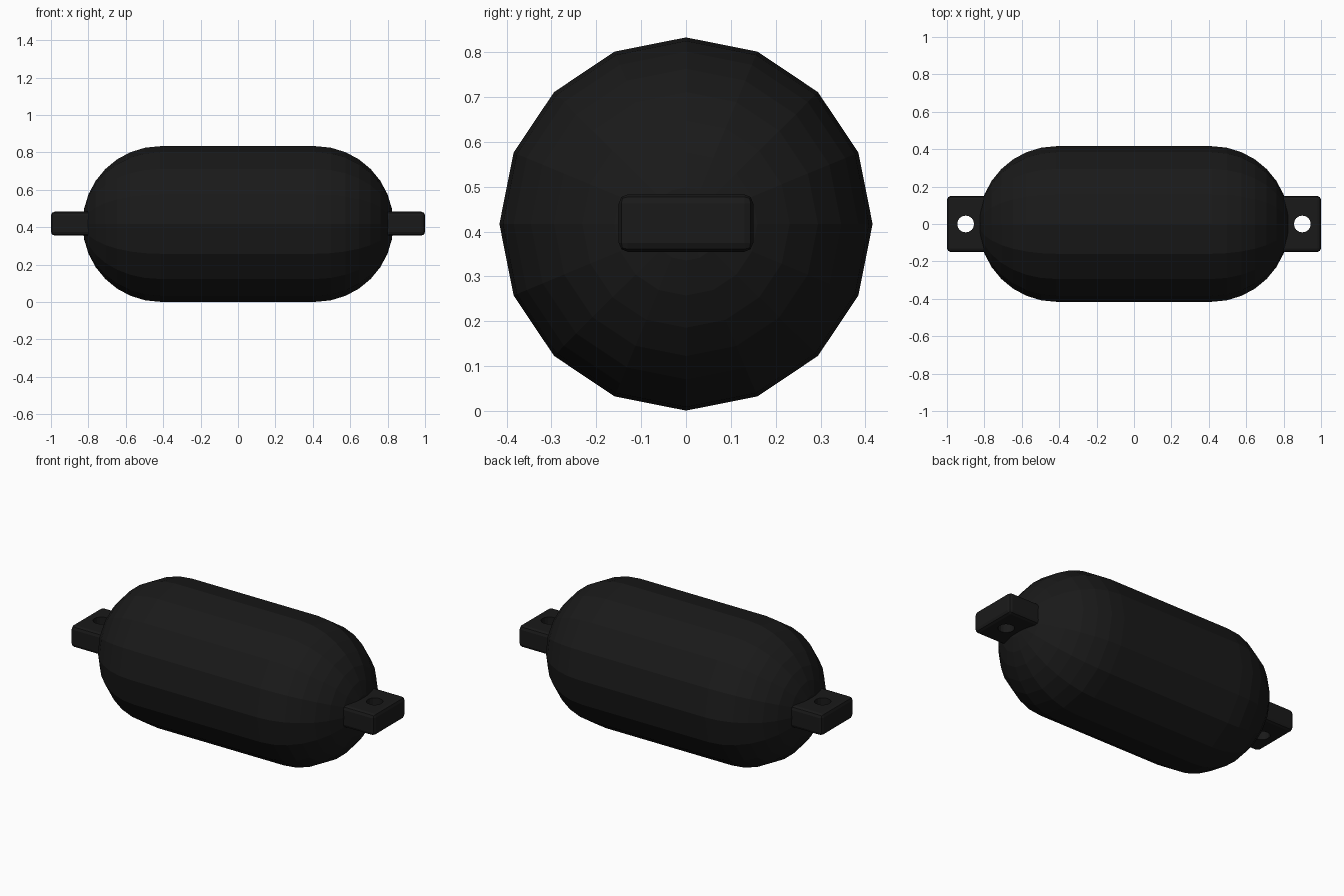
import bpy, bmesh
from math import sin, cos, pi

if "Cube" in bpy.data.objects:
    bpy.data.objects.remove(bpy.data.objects["Cube"])

R, HALF, CZ = 0.416, 0.415, 0.417   # radius, half straight length, axis height
SIDES, RINGS = 16, 8

rubber = bpy.data.materials.new("black_rubber")
rubber.diffuse_color = (0.01, 0.01, 0.01, 1)
rubber.use_nodes = True
rubber.node_tree.nodes["Principled BSDF"].inputs["Base Color"].default_value = rubber.diffuse_color


def add_object(name, bm):
    bmesh.ops.recalc_face_normals(bm, faces=bm.faces)
    mesh = bpy.data.meshes.new(name)
    bm.to_mesh(mesh)
    bm.free()
    obj = bpy.data.objects.new(name, mesh)
    bpy.context.collection.objects.link(obj)
    mesh.materials.append(rubber)
    return obj


# Capsule body: rings lofted along x with domed ends
arc = [pi / 2 * i / RINGS for i in range(1, RINGS + 1)]
right = [(HALF + R * cos(a), R * sin(a)) for a in arc]
profile = [(-x, r) for x, r in right] + right[::-1]
bm = bmesh.new()
loops = [[bm.verts.new((x, r * cos(2 * pi * k / SIDES), CZ + r * sin(2 * pi * k / SIDES)))
          for k in range(SIDES)] for x, r in profile]
order = loops[RINGS - 1::1]
left_tip = bm.verts.new((-HALF - R, 0, CZ))
right_tip = bm.verts.new((HALF + R, 0, CZ))
for a, b in zip(loops, loops[1:]):
    for k in range(SIDES):
        j = (k + 1) % SIDES
        bm.faces.new((a[k], a[j], b[j], b[k]))
for tip, ring in ((left_tip, loops[0]), (right_tip, loops[-1])):
    for k in range(SIDES):
        bm.faces.new((tip, ring[k], ring[(k + 1) % SIDES]))
add_object("fender_body", bm)

# Bevelled end tabs, each with a vertical rope hole
for side, label in ((-1, "left"), (1, "right")):
    bm = bmesh.new()
    bmesh.ops.create_cube(bm, size=1)
    for v in bm.verts:
        v.co = (side * 0.87 + v.co.x * 0.26, v.co.y * 0.3, 0.419 + v.co.z * 0.128)
    bmesh.ops.bevel(bm, geom=bm.edges[:], offset=0.02, segments=2, profile=0.5, affect='EDGES')
    tab = add_object(label + "_tab", bm)

    bm = bmesh.new()
    bmesh.ops.create_cone(bm, cap_ends=True, segments=16, radius1=0.045, radius2=0.045, depth=0.5)
    bmesh.ops.translate(bm, verts=bm.verts, vec=(side * 0.9, 0, 0.419))
    cutter = add_object(label + "_hole_cutter", bm)
    cutter.hide_render = True
    cutter.hide_viewport = True
    hole = tab.modifiers.new("rope_hole", 'BOOLEAN')
    hole.operation = 'DIFFERENCE'
    hole.solver = 'EXACT'
    hole.object = cutter
